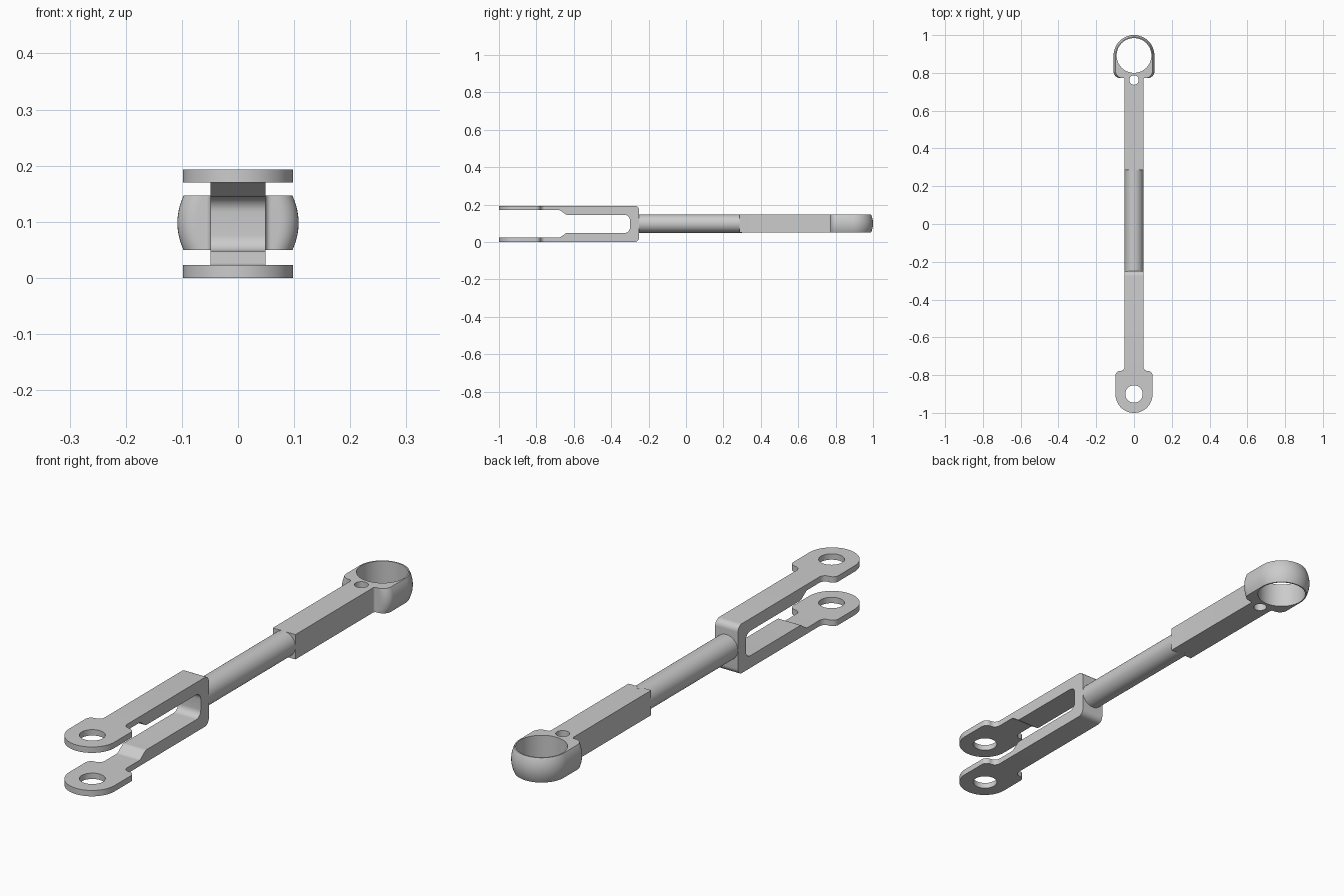
import bpy, bmesh, math
from mathutils import Vector

if "Cube" in bpy.data.objects:
    bpy.data.objects.remove(bpy.data.objects["Cube"])

HALF = 0.049          # half width of bars and rod
MID = 0.098           # height of the centre line


def rounded(corners, n=8):
    """Polygon from (x, y, radius) corners, each replaced by a tangent arc."""
    pts = []
    for i, (x, y, r) in enumerate(corners):
        p = Vector((x, y))
        if r == 0:
            pts.append(p)
            continue
        a = (Vector(corners[i - 1][:2]) - p).normalized()
        b = (Vector(corners[(i + 1) % len(corners)][:2]) - p).normalized()
        half = a.angle(b) / 2
        c = p + (a + b).normalized() * r / math.sin(half)
        start = p + a * r / math.tan(half) - c
        end = p + b * r / math.tan(half) - c
        turn = math.atan2(start.x * end.y - start.y * end.x, start.dot(end))
        for k in range(n + 1):
            t = turn * k / n
            pts.append(c + Vector((start.x * math.cos(t) - start.y * math.sin(t),
                                   start.x * math.sin(t) + start.y * math.cos(t))))
    return pts


def eye_outline(y_end, y_shoulder, y_eye, radius, fillet, corner):
    """Bar that widens through a shoulder into a round eye, towards +y."""
    arc = [(radius * math.cos(math.pi * k / 48),
            y_eye + radius * math.sin(math.pi * k / 48), 0) for k in range(49)]
    right = [(HALF, y_end, 0), (HALF, y_shoulder, fillet), (radius, y_shoulder, corner)]
    left = [(-x, y, r) for x, y, r in reversed(right)]
    return rounded(right + arc + left)


def loft(name, rings):
    """Closed solid through rings of 3D points."""
    bm = bmesh.new()
    rows = [[bm.verts.new(p) for p in ring] for ring in rings]
    n = len(rows[0])
    for lo, hi in zip(rows, rows[1:]):
        for i in range(n):
            j = (i + 1) % n
            bm.faces.new((lo[i], lo[j], hi[j], hi[i]))
    bm.faces.new(rows[0][::-1])
    bm.faces.new(rows[-1])
    bmesh.ops.recalc_face_normals(bm, faces=bm.faces[:])
    mesh = bpy.data.meshes.new(name)
    bm.to_mesh(mesh)
    bm.free()
    obj = bpy.data.objects.new(name, mesh)
    bpy.context.collection.objects.link(obj)
    return obj


def cylinder(name, radius, depth, loc, rot=(0, 0, 0)):
    bpy.ops.mesh.primitive_cylinder_add(vertices=64, radius=radius, depth=depth,
                                        location=loc, rotation=rot)
    obj = bpy.context.object
    obj.name = name
    return obj


def boolean(obj, tool, operation):
    mod = obj.modifiers.new(operation, 'BOOLEAN')
    mod.operation, mod.solver, mod.object = operation, 'EXACT', tool
    bpy.context.view_layer.objects.active = obj
    bpy.ops.object.modifier_apply(modifier=mod.name)
    bpy.data.objects.remove(tool, do_unlink=True)


def smooth(obj):
    bpy.ops.object.select_all(action='DESELECT')
    obj.select_set(True)
    bpy.context.view_layer.objects.active = obj
    bpy.ops.object.shade_smooth_by_angle(angle=math.radians(30))


# Fork: C-shaped side profile trimmed to the eye outline seen from above
top = [(-1.05, 0.193, 0), (-0.25, 0.193, 0.025)]
bottom = [(-0.25, 0.0, 0.025), (-1.05, 0.0, 0)]
slot = [(-1.05, 0.023, 0), (-0.675, 0.023, 0.02), (-0.64, 0.048, 0.02), (-0.30, 0.048, 0.028)]
slot += [(y, 0.193 - z, r) for y, z, r in reversed(slot)]
profile = rounded(top + bottom + slot)
fork = loft("fork", [[(x, p.x, p.y) for p in profile] for x in (-0.2, 0.2)])
plan = eye_outline(0.2, 0.778, 0.902, 0.098, 0.024, 0.024)
boolean(fork, loft("fork_trim", [[(p.x, -p.y, z) for p in plan] for z in (-0.05, 0.25)]),
        'INTERSECT')
boolean(fork, cylinder("pin_hole", 0.046, 0.6, (0, -0.9, 0.1)), 'DIFFERENCE')
smooth(fork)

# Round rod between the two ends
rod = cylinder("rod", HALF, 0.56, (0, 0.02, MID), (math.pi / 2, 0, 0))
smooth(rod)

# Square bar with barrel-shaped bearing ring
layers = []
for k in range(17):
    t = k / 8 - 1
    ring = eye_outline(0.285, 0.773, 0.892, 0.097 + 0.011 * (1 - t * t), 0.01, 0.034)
    layers.append([(p.x, p.y, MID + 0.0485 * t) for p in ring])
bearing = loft("bearing_end", layers)
boolean(bearing, cylinder("bearing_hole", 0.092, 0.4, (0, 0.892, MID)), 'DIFFERENCE')
boolean(bearing, cylinder("small_hole", 0.025, 0.4, (0, 0.762, MID)), 'DIFFERENCE')
smooth(bearing)
